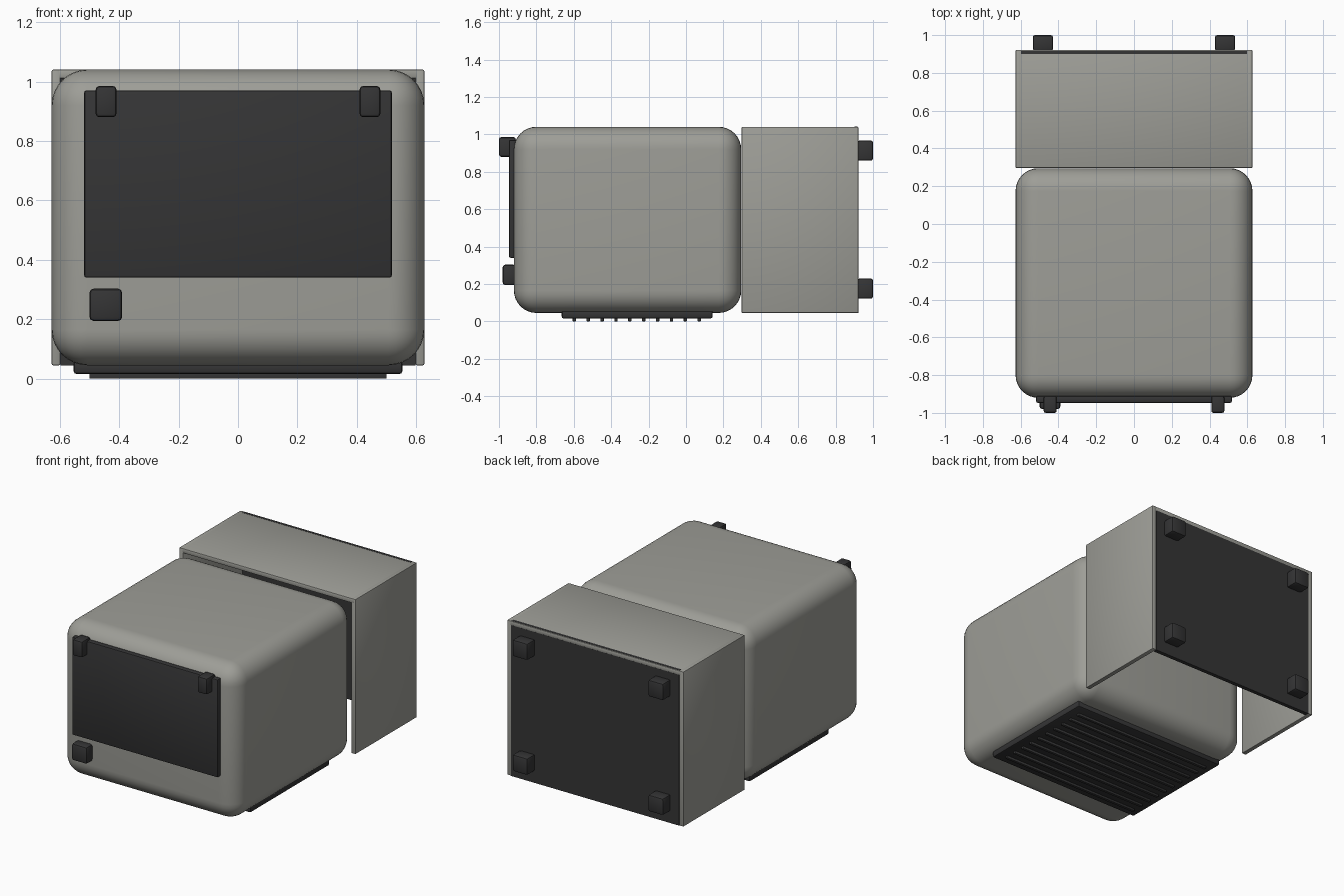
import bpy
import bmesh
import math
from mathutils import Vector

cube = bpy.data.objects.get("Cube")
if cube:
    bpy.data.objects.remove(cube, do_unlink=True)


def material(name, rgb):
    mat = bpy.data.materials.new(name)
    mat.use_nodes = True
    colour = (*rgb, 1)
    mat.diffuse_color = colour
    mat.node_tree.nodes["Principled BSDF"].inputs["Base Color"].default_value = colour
    return mat


grey = material("warm_grey", (0.34, 0.34, 0.31))
dark = material("charcoal", (0.035, 0.035, 0.036))


def block(name, low, high, mat, radius=0.0, segments=2):
    """Box between two corners with rounded edges."""
    low, high = Vector(low), Vector(high)
    mesh = bpy.data.meshes.new(name)
    bm = bmesh.new()
    bmesh.ops.create_cube(bm, size=1)
    bmesh.ops.scale(bm, vec=high - low, verts=bm.verts)
    if radius:
        bmesh.ops.bevel(bm, geom=bm.edges[:], offset=radius, segments=segments,
                        profile=0.5, affect='EDGES')
    bm.to_mesh(mesh)
    bm.free()
    mesh.materials.append(mat)
    obj = bpy.data.objects.new(name, mesh)
    obj.location = (low + high) / 2
    bpy.context.collection.objects.link(obj)
    bpy.ops.object.select_all(action='DESELECT')
    obj.select_set(True)
    bpy.context.view_layer.objects.active = obj
    bpy.ops.object.shade_smooth_by_angle(angle=math.radians(35))
    return obj


W, BOTTOM, TOP = 0.627, 0.045, 1.04
FRONT, GAP, BACK = -0.92, 0.297, 0.922
WALL = 0.03

# Rounded main body
block("main_body", (-W, FRONT, BOTTOM), (W, GAP - 0.002, TOP), grey, 0.12, 8)

# Rear cover: two sides and a top, open at the front and below
for side, x in (("right", -W), ("left", W - WALL)):
    block(f"cover_{side}_wall", (x, GAP, BOTTOM), (x + WALL, BACK, TOP), grey, 0.005)
block("cover_top", (-W + 0.004, GAP, TOP - WALL), (W - 0.004, BACK, TOP), grey, 0.005)

# Back panel and its seam along the top of the cover
block("back_panel", (-W + WALL, BACK - 0.025, BOTTOM),
      (W - WALL, BACK, TOP - WALL + 0.004), dark)
block("top_seam", (-W + WALL, 0.9, TOP - 0.003), (W - WALL, 0.917, TOP + 0.001), dark)

# Four feet on the back panel
for side, x in (("right", -0.482), ("left", 0.482)):
    for level, z in (("lower", 0.175), ("upper", 0.913)):
        block(f"{level}_{side}_back_foot", (x - 0.054, BACK - 0.005, z - 0.054),
              (x + 0.054, 1.0, z + 0.054), dark, 0.012)

# Front panel with two clips and one button
block("front_panel", (-0.518, -0.947, 0.34), (0.518, -0.91, 0.97), dark, 0.008)
for side, x in (("right", -0.444), ("left", 0.444)):
    block(f"{side}_front_clip", (x - 0.035, -1.0, 0.88), (x + 0.035, -0.91, 0.985),
          dark, 0.012)
block("front_button", (-0.5, -0.98, 0.194), (-0.39, -0.91, 0.303), dark, 0.014)

# Base plate with cross ribs underneath
block("base_plate", (-0.554, -0.665, 0.015), (0.554, 0.143, 0.06), dark, 0.012)
for i in range(10):
    y = -0.597 + i * 0.0742
    block(f"base_rib_{i + 1}", (-0.5, y - 0.009, 0), (0.5, y + 0.009, 0.02), dark, 0.003)
